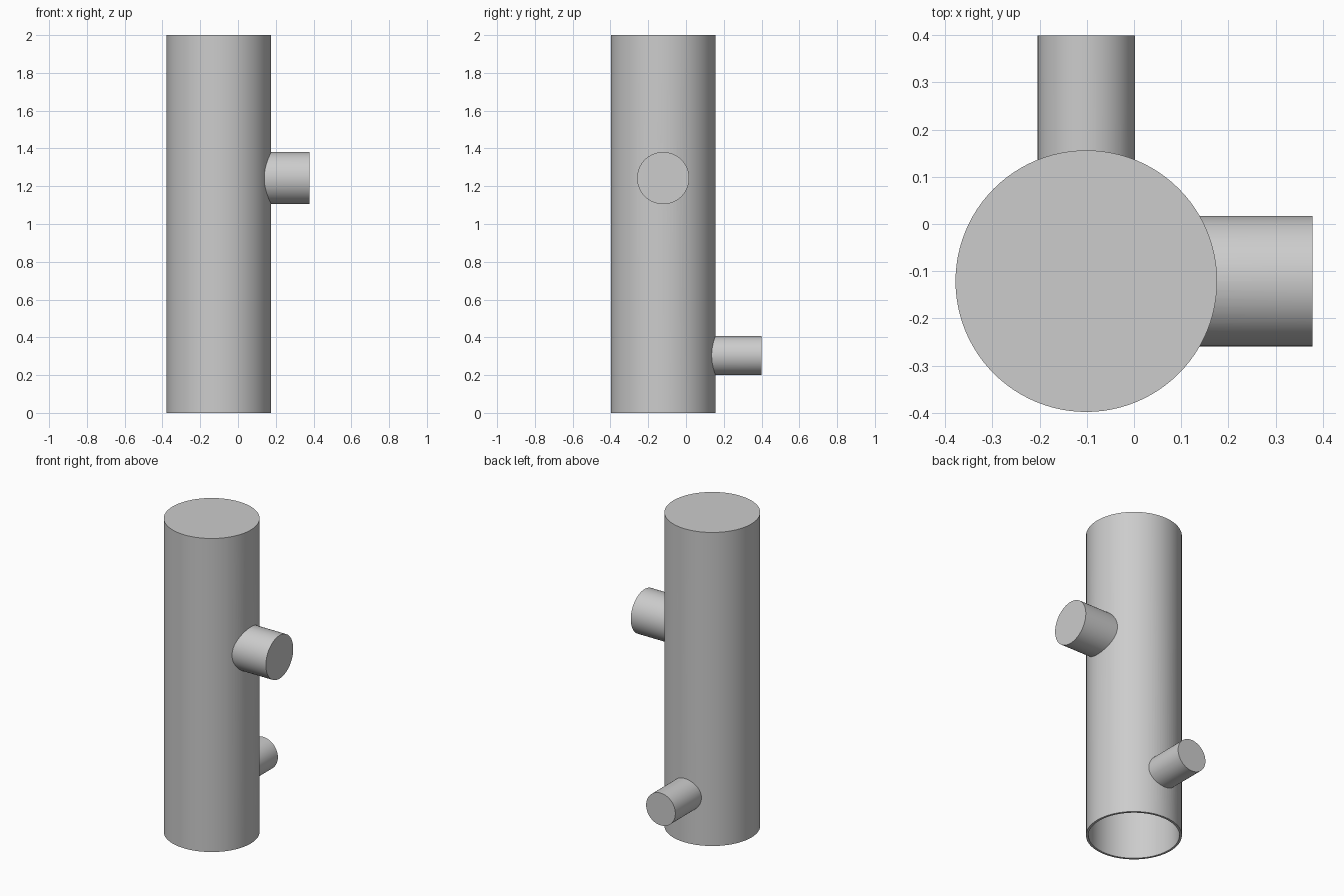
import bpy
import math
from mathutils import Vector

cube = bpy.data.objects.get("Cube")
if cube:
    bpy.data.objects.remove(cube, do_unlink=True)

WALL = 0.014
CX, CY = -0.101, -0.121

grey = bpy.data.materials.new("plain grey")
grey.use_nodes = True
colour = (0.604, 0.604, 0.604, 1)
grey.diffuse_color = colour
grey.node_tree.nodes["Principled BSDF"].inputs["Base Color"].default_value = colour


def cylinder(name, start, end, radius):
    """Capped cylinder running from start to end."""
    a, b = Vector(start), Vector(end)
    bpy.ops.mesh.primitive_cylinder_add(
        vertices=96, radius=radius, depth=(b - a).length, location=(a + b) / 2,
        rotation=(b - a).to_track_quat("Z", "Y").to_euler())
    obj = bpy.context.object
    obj.name = name
    obj.data.materials.append(grey)
    return obj


def combine(target, tool, operation):
    """Apply a boolean and discard the tool."""
    mod = target.modifiers.new(operation.title(), "BOOLEAN")
    mod.operation = operation
    mod.solver = "EXACT"
    mod.object = tool
    bpy.context.view_layer.objects.active = target
    bpy.ops.object.modifier_apply(modifier=mod.name)
    bpy.data.objects.remove(tool, do_unlink=True)


def branched_solid(name, inset):
    """Upright pipe with a side and a back stub, shrunk by the inset."""
    bottom = -0.1 if inset else 0
    body = cylinder(name, (CX, CY, bottom), (CX, CY, 2 - inset), 0.277 - inset)
    side = cylinder("side_stub", (CX, CY, 1.243), (0.378 - inset, CY, 1.243), 0.138 - inset)
    back = cylinder("back_stub", (CX, CY, 0.304), (CX, 0.399 - inset, 0.304), 0.103 - inset)
    for stub in (side, back):
        combine(body, stub, "UNION")
    return body


# Thin shell, closed at the top and stub ends, open at the bottom
pipe = branched_solid("branched_pipe", 0)
hollow = branched_solid("hollow", WALL)
combine(pipe, hollow, "DIFFERENCE")

bpy.ops.object.select_all(action="DESELECT")
pipe.select_set(True)
bpy.context.view_layer.objects.active = pipe
bpy.ops.object.shade_smooth_by_angle(angle=math.radians(30))
